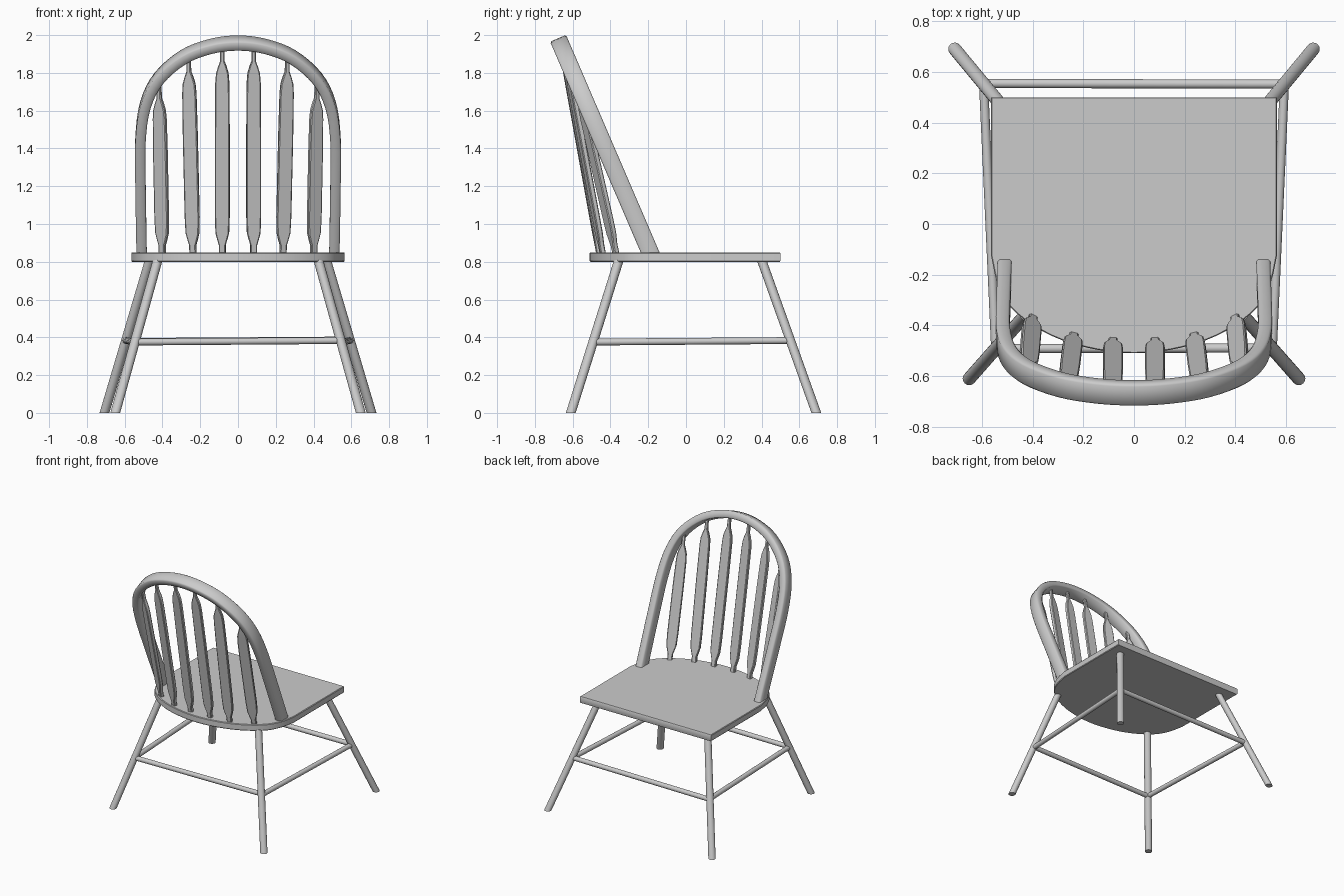
import bpy, bmesh, math
from mathutils import Vector

if "Cube" in bpy.data.objects:
    bpy.data.objects.remove(bpy.data.objects["Cube"])


def loft(name, rings, angle=35):
    """Skin a list of equal-length closed rings and cap both ends."""
    bm = bmesh.new()
    rows = [[bm.verts.new(p) for p in r] for r in rings]
    n = len(rows[0])
    for a, b in zip(rows, rows[1:]):
        for i in range(n):
            j = (i + 1) % n
            bm.faces.new((a[i], a[j], b[j], b[i]))
    bm.faces.new(rows[0][::-1])
    bm.faces.new(rows[-1])
    bmesh.ops.recalc_face_normals(bm, faces=bm.faces)
    mesh = bpy.data.meshes.new(name)
    bm.to_mesh(mesh)
    bm.free()
    ob = bpy.data.objects.new(name, mesh)
    bpy.context.collection.objects.link(ob)
    bpy.context.view_layer.objects.active = ob
    bpy.ops.object.select_all(action='DESELECT')
    ob.select_set(True)
    bpy.ops.object.shade_smooth_by_angle(angle=math.radians(angle))
    return ob


def section(c, u, v, hu, hv, ch):
    """Chamfered rectangle around c, spanned by u and v."""
    pts = [(hu, hv - ch), (hu - ch, hv), (ch - hu, hv), (-hu, hv - ch),
           (-hu, ch - hv), (ch - hu, -hv), (hu - ch, -hv), (hu, ch - hv)]
    return [c + u * a + v * b for a, b in pts]


def rod(name, p, q, r, level=False, n=16):
    """Round bar; level ends are cut parallel to the floor."""
    p, q = Vector(p), Vector(q)
    d = (q - p).normalized()
    if level:
        u, v = Vector((1, 0, 0)), Vector((0, 1, 0))
    else:
        u = d.cross(Vector((0, 0, 1))).normalized()
        v = d.cross(u)
    ang = [2 * math.pi * i / n for i in range(n)]
    return loft(name, [[c + (u * math.cos(a) + v * math.sin(a)) * r for a in ang] for c in (p, q)], 50)


def smooth_path(pts, steps):
    """Catmull-Rom interpolation through the points."""
    ext = [2 * pts[0] - pts[1]] + pts + [2 * pts[-1] - pts[-2]]
    out = []
    for a, b, c, d in zip(ext, ext[1:], ext[2:], ext[3:]):
        for i in range(steps):
            t = i / steps
            out.append(0.5 * (2 * b + (c - a) * t + (2 * a - 5 * b + 4 * c - d) * t * t
                              + (3 * b - a - 3 * c + d) * t ** 3))
    return out + [pts[-1]]


# Seat: square back, bowed front
half = [Vector(p) for p in ((0.565, -0.12), (0.54, -0.23), (0.49, -0.325), (0.40, -0.4),
                            (0.28, -0.46), (0.14, -0.497), (0, -0.51))]
bow = smooth_path(half + [Vector((-p.x, p.y)) for p in half[-2::-1]], 3)
outline = [Vector((0.565, 0.5))] + bow + [Vector((-0.565, 0.5))]
loft("seat", [[Vector((p.x * s, p.y * s, z)) for p in outline]
              for z, s in ((0.80, 0.993), (0.805, 1), (0.845, 1), (0.85, 0.993))])

# Bent hoop of the backrest, lying in a tilted plane
TILT = 0.43


def hoop_y(z):
    return -0.19 - TILT * (z - 0.85)


half = [(0.51, 0.84), (0.516, 1.2), (0.516, 1.45), (0.49, 1.63),
        (0.42, 1.77), (0.29, 1.883), (0.145, 1.94), (0, 1.958)]
half = [Vector((x, hoop_y(z), z)) for x, z in half]
path = smooth_path(half + [Vector((-p.x, p.y, p.z)) for p in half[-2::-1]], 4)
depth = Vector((0, 1, TILT)).normalized()
rings = []
for i, c in enumerate(path):
    t = (path[min(i + 1, len(path) - 1)] - path[max(i - 1, 0)]).normalized()
    rings.append(section(c, t.cross(depth).normalized(), depth, 0.0275, 0.046, 0.008))
along = Vector((0, -TILT, 1))
for ring in (rings[0], rings[-1]):          # feet cut level with the seat
    for k, p in enumerate(ring):
        ring[k] = p + along * (0.84 - p.z)
loft("back_hoop", rings, 50)

# Six paddle-shaped back slats
slats = [((0.40, -0.37), (0.418, 1.75), 26), ((0.238, -0.44), (0.262, 1.89), 13),
         ((0.083, -0.46), (0.083, 1.945), 4)]
for n, ((bx, by), (tx, tz), yaw) in enumerate(slats):
    for s, side in ((1, "right"), (-1, "left")):
        p = Vector((s * bx, by, 0.84))
        q = Vector((s * tx, hoop_y(tz), tz))
        d = (q - p).normalized()
        L = (q - p).length
        a = math.radians(yaw) * s
        u = Vector((math.cos(a), math.sin(a), 0))
        u = (u - d * u.dot(d)).normalized()
        v = d.cross(u)
        prof = [(0, 0.018), (0.05, 0.018), (0.08, 0.027), (0.115, 0.036), (0.2, 0.039),
                (L * 0.6, 0.039), (L - 0.2, 0.037), (L - 0.15, 0.033), (L - 0.115, 0.023),
                (L - 0.085, 0.012), (L, 0.011)]
        loft(f"back_slat_{side}_{n + 1}",
             [section(p + d * h, u, v, w, min(0.014, w), 0.005) for h, w in prof])

# Splayed legs and the stretchers joining them
front = (Vector((0.425, -0.355, 0.81)), Vector((0.65, -0.61, 0)))
back = (Vector((0.467, 0.4, 0.81)), Vector((0.707, 0.69, 0)))


def joint(leg, s, z):
    p = leg[0].lerp(leg[1], 1 - z / 0.81)
    return Vector((s * p.x, p.y, z))


for s, side in ((1, "right"), (-1, "left")):
    for leg, name in ((front, "front"), (back, "back")):
        rod(f"{name}_leg_{side}", joint(leg, s, 0), joint(leg, s, 0.81), 0.026, True)
    rod(f"side_stretcher_{side}", joint(front, s, 0.375), joint(back, s, 0.383), 0.018)
rod("front_stretcher", joint(front, -1, 0.375), joint(front, 1, 0.383), 0.018)
rod("back_stretcher", joint(back, -1, 0.378), joint(back, 1, 0.386), 0.018)
